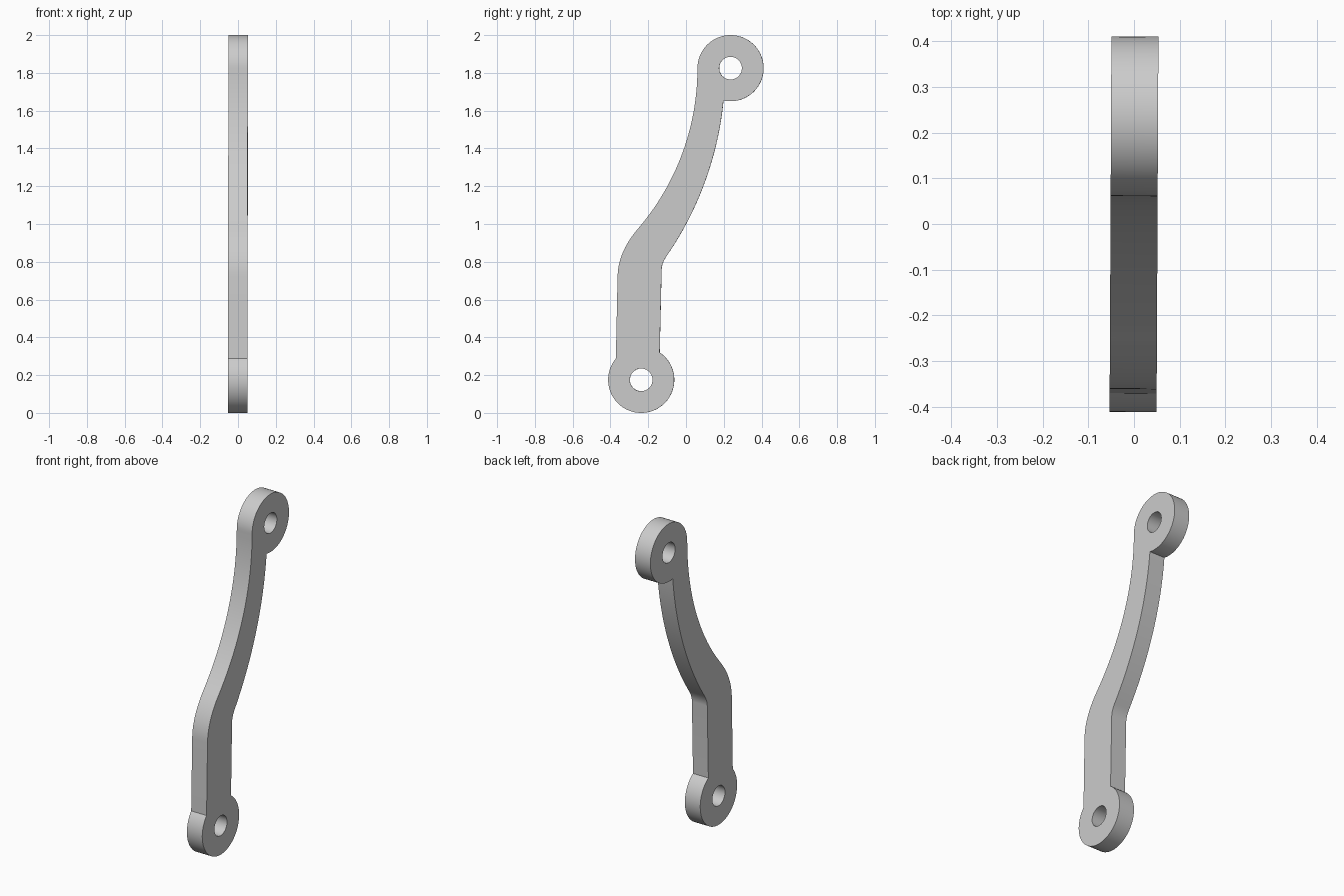
import bpy
import bmesh
from math import sin, cos, asin, pi, radians

cube = bpy.data.objects.get("Cube")
if cube:
    bpy.data.objects.remove(cube)

THICKNESS = 0.103
EYE_R, HOLE_R = 0.175, 0.06
TOP = (0.236, 1.825)
BOTTOM = (-0.237, 0.175)


def arc(center, radius, start, end, steps):
    """Points along a circle, angles in degrees."""
    angles = [radians(start + (end - start) * i / steps) for i in range(steps + 1)]
    return [(center[0] + radius * cos(a), center[1] + radius * sin(a)) for a in angles]


def bend(a, b, c, steps=10):
    """Quadratic curve from a to c pulled towards b."""
    ts = [i / steps for i in range(steps + 1)]
    return [tuple((1 - t) ** 2 * p + 2 * t * (1 - t) * q + t * t * r
                  for p, q, r in zip(a, b, c)) for t in ts]


def sweep(center_y, radius, z_from, z_to, steps=28):
    """Long shank edge: arc centred level with the top eye."""
    a, b = (asin((z - TOP[1]) / radius) * 180 / pi for z in (z_from, z_to))
    return arc((center_y, TOP[1]), radius, a, b, steps)


# Outline, clockwise from the front of the top eye
back_edge = sweep(-1.546, 1.753, 1.654, 0.832)
front_edge = sweep(-1.243, 1.304, 0.98, TOP[1])
outline = arc(TOP, EYE_R, 180, -102, 72)
outline += back_edge
outline += bend(back_edge[-1], (-0.127, 0.796), (-0.129, 0.76))
outline += arc(BOTTOM, EYE_R, 56, -220, 72)
outline += bend((-0.362, 0.72), (-0.361, 0.853), front_edge[0])
outline += front_edge[1:-1]

# Flat curve with two holes, thickened
curve = bpy.data.curves.new("link_arm_profile", "CURVE")
curve.dimensions = "2D"
curve.fill_mode = "BOTH"
curve.extrude = THICKNESS / 2
holes = [arc(eye, HOLE_R, 0, 352.5, 47) for eye in (TOP, BOTTOM)]
for loop in [outline] + holes:
    spline = curve.splines.new("POLY")
    spline.points.add(len(loop) - 1)
    for point, (y, z) in zip(spline.points, loop):
        point.co = (y, z, 0, 1)
    spline.use_cyclic_u = True

helper = bpy.data.objects.new("link_arm_helper", curve)
bpy.context.collection.objects.link(helper)
bpy.context.view_layer.update()
evaluated = helper.evaluated_get(bpy.context.evaluated_depsgraph_get())
mesh = bpy.data.meshes.new_from_object(evaluated)
bpy.data.objects.remove(helper)

# Weld caps to walls
bm = bmesh.new()
bm.from_mesh(mesh)
bmesh.ops.remove_doubles(bm, verts=bm.verts, dist=0.0003)
bmesh.ops.recalc_face_normals(bm, faces=bm.faces)
bm.to_mesh(mesh)
bm.free()

# Stand the arm upright, with a very slight turn
arm = bpy.data.objects.new("link_arm", mesh)
bpy.context.collection.objects.link(arm)
arm.rotation_euler = (pi / 2, 0, pi / 2 - 0.005)

# Plain grey
grey = bpy.data.materials.new("light_grey")
grey.use_nodes = True
color = (0.6, 0.6, 0.6, 1)
grey.diffuse_color = color
grey.node_tree.nodes["Principled BSDF"].inputs["Base Color"].default_value = color
mesh.materials.clear()
mesh.materials.append(grey)

bpy.ops.object.select_all(action="DESELECT")
arm.select_set(True)
bpy.context.view_layer.objects.active = arm
bpy.ops.object.shade_smooth_by_angle(angle=radians(30))
